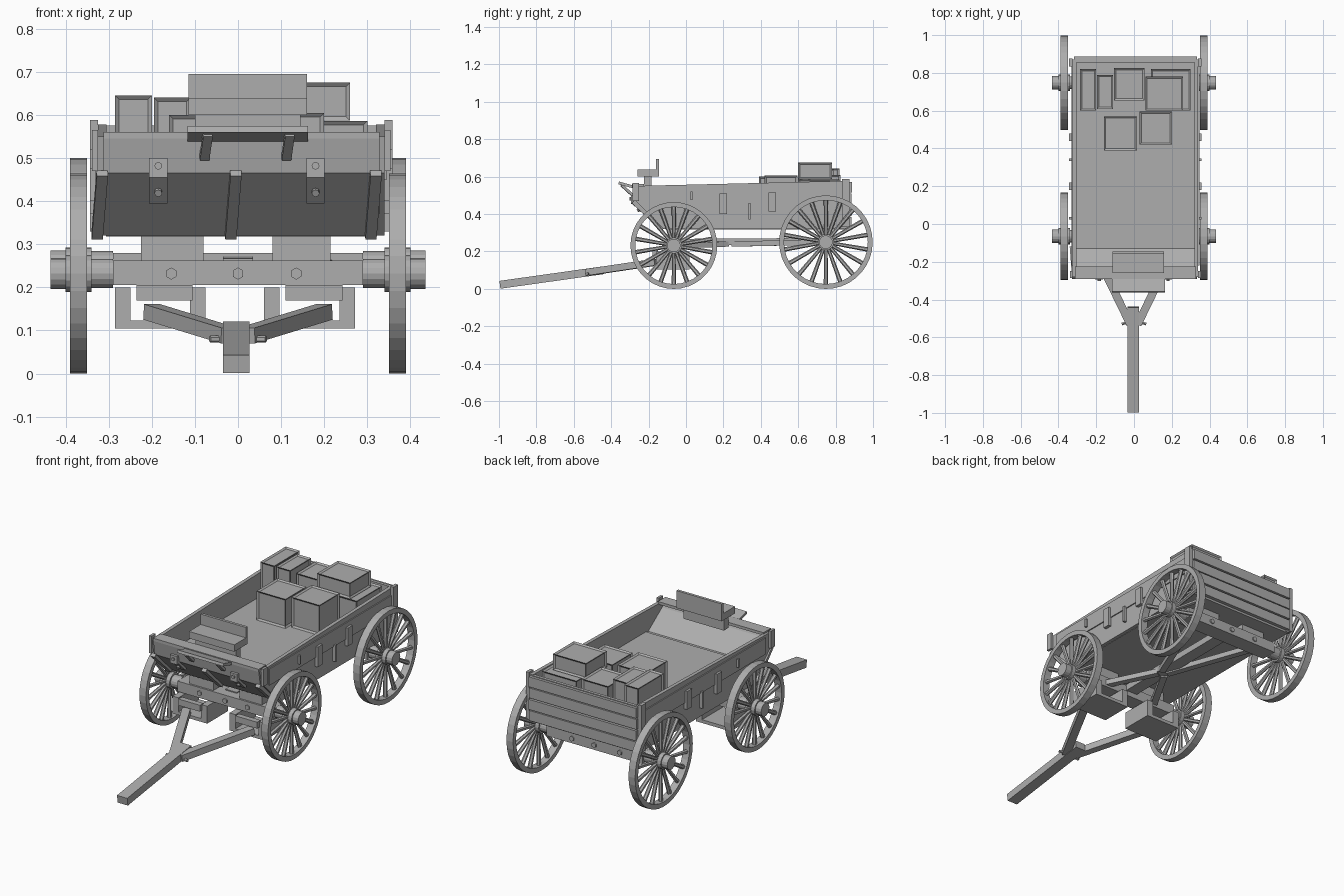
import bpy, bmesh, math
from mathutils import Matrix, Vector

cube = bpy.data.objects.get("Cube")
if cube:
    bpy.data.objects.remove(cube, do_unlink=True)

grey = bpy.data.materials.new("weathered grey")
grey.use_nodes = True
colour = (0.42, 0.42, 0.42, 1)
grey.diffuse_color = colour
grey.node_tree.nodes["Principled BSDF"].inputs["Base Color"].default_value = colour


def finish(bm, name):
    bmesh.ops.recalc_face_normals(bm, faces=bm.faces)
    mesh = bpy.data.meshes.new(name)
    bm.to_mesh(mesh)
    bm.free()
    mesh.materials.append(grey)
    obj = bpy.data.objects.new(name, mesh)
    bpy.context.collection.objects.link(obj)
    return obj


def box(bm, x, y, z):
    """Axis-aligned block from three (low, high) ranges."""
    mid = Vector([(a + b) / 2 for a, b in (x, y, z)])
    size = [b - a for a, b in (x, y, z)]
    m = Matrix.Translation(mid) @ Matrix.Diagonal((*size, 1))
    return bmesh.ops.create_cube(bm, size=1, matrix=m)["verts"]


def beam(bm, p, q, w, h):
    """Rectangular bar from p to q."""
    p, q = Vector(p), Vector(q)
    d = q - p
    rot = d.to_track_quat('Y', 'Z').to_matrix().to_4x4()
    m = Matrix.Translation((p + q) / 2) @ rot @ Matrix.Diagonal((w, d.length, h, 1))
    bmesh.ops.create_cube(bm, size=1, matrix=m)


def rod(bm, p, q, r1, r2=None, sides=12):
    p, q = Vector(p), Vector(q)
    d = q - p
    m = Matrix.Translation((p + q) / 2) @ d.to_track_quat('Z', 'Y').to_matrix().to_4x4()
    bmesh.ops.create_cone(bm, cap_ends=True, segments=sides, radius1=r1,
                          radius2=r1 if r2 is None else r2, depth=d.length, matrix=m)


def prism(bm, profile, x0, x1):
    """Side (y, z) outline extruded across x."""
    face = bm.faces.new([bm.verts.new((x0, y, z)) for y, z in profile])
    out = bmesh.ops.extrude_face_region(bm, geom=[face])["geom"]
    verts = [v for v in out if isinstance(v, bmesh.types.BMVert)]
    bmesh.ops.translate(bm, verts=verts, vec=(x1 - x0, 0, 0))


# Spoked wheels with rim and hub
def wheel(name, side, y, r, spokes=18, seg=36):
    bm = bmesh.new()
    c = Vector((side * 0.37, y, r))
    rings = []
    for i in range(seg):
        a = math.tau * i / seg
        d = Vector((0, math.cos(a), math.sin(a)))
        rings.append([bm.verts.new(c + d * rr + Vector((dx, 0, 0)))
                      for rr, dx in ((r, -.02), (r, .02), (r - .026, .02), (r - .026, -.02))])
    for i in range(seg):
        a, b = rings[i], rings[(i + 1) % seg]
        for k in range(4):
            n = (k + 1) % 4
            bm.faces.new((a[k], a[n], b[n], b[k]))
    for i in range(spokes):
        a = math.tau * (i + 0.5) / spokes
        d = Vector((0, math.cos(a), math.sin(a)))
        rod(bm, c + d * 0.025, c + d * (r - .02), .009, .012, 6)
    for x0, x1, rad in ((.29, .34, .034), (.34, .40, .043), (.40, .435, .036)):
        rod(bm, (side * x0, y, r), (side * x1, y, r), rad, sides=16)
    finish(bm, name)


for side, label in ((1, "left"), (-1, "right")):
    wheel("front_wheel_" + label, side, -.065, .232)
    wheel("rear_wheel_" + label, side, .748, .25)

# Wagon bed: side walls
for label, x0, x1, out in (("left", .32, .34, 1), ("right", -.325, -.305, -1)):
    bm = bmesh.new()
    prism(bm, [(-.28, .55), (.87, .578), (.87, .32), (-.12, .32), (-.265, .465)], x0, x1)
    face_x = x1 if out > 0 else x0
    # plank seam strips, strap brackets and corner posts
    def plate(t, y, z):
        box(bm, tuple(sorted((face_x, face_x + out * t))), y, z)
    plate(.006, (-.22, .86), (.45, .54))
    plate(.018, (.835, .875), (.33, .588))
    plate(.014, (-.285, -.25), (.47, .565))
    for y, z0, z1, w in ((.03, .475, .52, .012), (.2, .4, .51, .04),
                         (.34, .37, .46, .012), (.46, .415, .515, .04)):
        plate(.018, (y - w / 2, y + w / 2), (z0, z1))
    finish(bm, "side_wall_" + label)

# Front board with sloping toe panel and inner ramp
bm = bmesh.new()
prism(bm, [(-.29, .555), (-.27, .555), (-.25, .52), (-.13, .435), (-.1, .435),
           (-.1, .32), (-.12, .32), (-.275, .465)], -.312, .328)
finish(bm, "front_board")

# Straps and bolts on the front board
bm = bmesh.new()
for x in (-.315, -.005, .32):
    beam(bm, (x, -.285, .465), (x - .012, -.125, .318), .026, .018)
for x in (-.185, .18):
    box(bm, (x - .021, x + .021), (-.295, -.275), (.455, .5))
    beam(bm, (x, -.28, .465), (x, -.215, .4), .042, .014)
    rod(bm, (x, -.303, .482), (x, -.29, .482), .009, sides=8)
    rod(bm, (x, -.26, .418), (x, -.235, .43), .009, sides=8)
finish(bm, "front_straps")

# Floor and underside
bm = bmesh.new()
box(bm, (-.306, .321), (-.11, .865), (.42, .44))
box(bm, (-.306, .321), (-.11, .865), (.318, .335))
finish(bm, "bed_floor")

# Tailgate planks
bm = bmesh.new()
box(bm, (-.306, .321), (.855, .872), (.33, .575))
for i in range(4):
    z = .33 + i * .062
    box(bm, (-.318, .333), (.868, .884 + .003 * (i % 2)), (z, z + .055))
finish(bm, "tailgate")

# Driver seat, supports and footboard
bm = bmesh.new()
box(bm, (-.115, .16), (-.26, -.145), (.6, .638))
box(bm, (-.115, .16), (-.16, -.145), (.61, .695))
box(bm, (-.1, .145), (-.225, -.185), (.53, .6))
box(bm, (-.312, .328), (-.29, -.225), (.545, .56))
finish(bm, "seat")
bm = bmesh.new()
beam(bm, (.023, -.36, .567), (.023, -.275, .543), .28, .015)
for x in (-.07, .12):
    beam(bm, (x, -.345, .555), (x - .008, -.285, .5), .022, .014)
finish(bm, "footboard")

# Cargo crates with inset panels
crates = [((-.16, .015), (.39, .57), (.44, .6)), ((.03, .2), (.42, .595), (.44, .605)),
          ((-.285, -.2), (.6, .82), (.44, .645)), ((-.195, -.11), (.61, .79), (.44, .64)),
          ((-.105, .055), (.655, .825), (.44, .61)), ((.09, .3), (.6, .82), (.44, .586)),
          ((.06, .26), (.6, .78), (.587, .675))]
for i, dims in enumerate(crates):
    bm = bmesh.new()
    box(bm, *dims)
    bmesh.ops.recalc_face_normals(bm, faces=bm.faces)
    bmesh.ops.inset_individual(bm, faces=bm.faces[:], thickness=.013, depth=-.007)
    finish(bm, f"crate_{i + 1}")

# Axles, bolsters and bolts
for name, y, z, face in (("front_axle", -.065, .232, -1), ("rear_axle", .748, .25, 1)):
    bm = bmesh.new()
    box(bm, (-.29, .29), (y - .045, y + .045), (z - .027, z + .03))
    rod(bm, (-.33, y, z), (.33, y, z), .026)
    for x0, x1 in ((-.225, -.08), (.08, .215)):
        box(bm, (x0, x1), (y - .035, y + .035), (z + .03, .32))
    for x in (-.155, 0, .135):
        rod(bm, (x, y, z), (x, y + face * .052, z), .014, sides=6)
    finish(bm, name)

# Open trays hung under the front axle
for label, x0, x1 in (("right", -.285, -.075), ("left", .06, .272)):
    bm = bmesh.new()
    y0, y1, z0, z1, t = -.16, .02, .105, .2, .018
    box(bm, (x0, x1), (y0, y1), (z0, z0 + t))
    box(bm, (x0, x0 + t * 2), (y0, y1), (z0, z1))
    box(bm, (x1 - t * 2, x1), (y0, y1), (z0, z1))
    box(bm, (x0 + .05, x1 - .03), (y0 - .02, y0 + .01), (.17, .205))
    finish(bm, "hanging_tray_" + label)

# Reach pole and rear braces
bm = bmesh.new()
beam(bm, (0, -.06, .25), (0, .76, .255), .07, .035)
for s in (-1, 1):
    beam(bm, (s * .02, .25, .24), (s * .21, .73, .25), .035, .028)
    beam(bm, (s * .02, .22, .24), (s * .17, -.05, .23), .035, .028)
finish(bm, "reach_pole")

# Drawbar tongue and forked arms
bm = bmesh.new()
beam(bm, (-.004, -.995, .022), (-.004, -.44, .1), .062, .042)
for s in (-1, 1):
    beam(bm, (s * .02, -.53, .088), (s * .2, -.16, .143), .042, .036)
    rod(bm, (s * .03, -.52, .08), (s * .065, -.53, .08), .008, sides=6)
finish(bm, "tongue")
